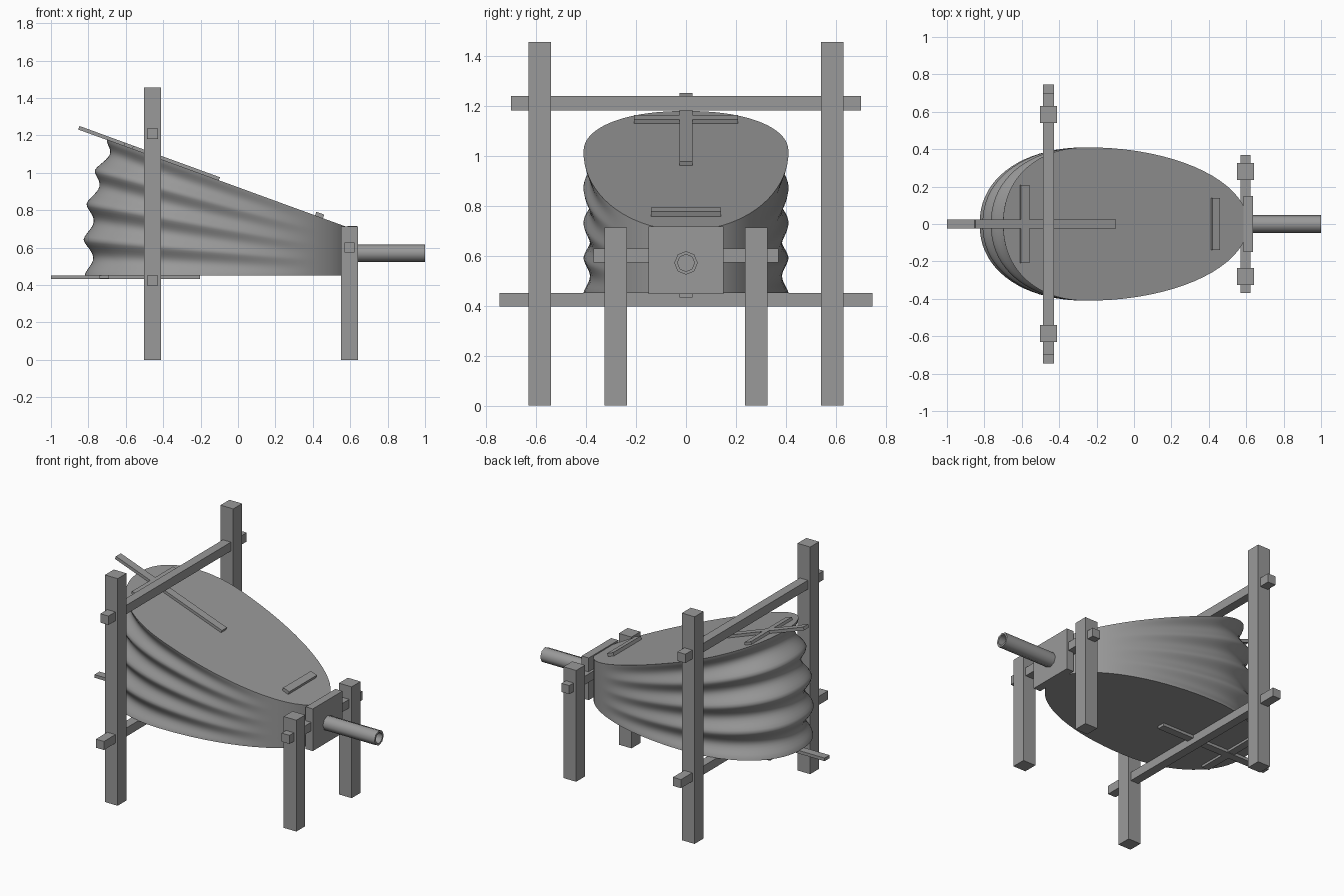
import bpy, bmesh, math

if "Cube" in bpy.data.objects:
    bpy.data.objects.remove(bpy.data.objects["Cube"])

SLOPE = 0.365
TILT = math.atan(SLOPE)

# dark grey for every part
grey = bpy.data.materials.new("dark_grey")
grey.diffuse_color = (0.32, 0.32, 0.32, 1)
grey.use_nodes = True
grey.node_tree.nodes["Principled BSDF"].inputs["Base Color"].default_value = grey.diffuse_color


def top_z(x):
    return 0.715 + SLOPE * (0.57 - x)


def box(name, centre, size, tilt=0.0):
    bpy.ops.mesh.primitive_cube_add(size=1, location=centre, rotation=(0, tilt, 0))
    ob = bpy.context.object
    ob.name = name
    ob.scale = size
    ob.data.materials.append(grey)
    return ob


def board_box(name, x, length, width, thick=0.02):
    # batten lying on the sloping top board
    lift = thick * 0.35
    return box(name, (x + lift * math.sin(TILT), 0, top_z(x) + lift * math.cos(TILT)),
               (length, width, thick), TILT)


def mesh_object(name, bm):
    bmesh.ops.recalc_face_normals(bm, faces=bm.faces)
    me = bpy.data.meshes.new(name)
    bm.to_mesh(me)
    bm.free()
    me.materials.append(grey)
    ob = bpy.data.objects.new(name, me)
    bpy.context.collection.objects.link(ob)
    bpy.ops.object.select_all(action='DESELECT')
    ob.select_set(True)
    bpy.context.view_layer.objects.active = ob
    return ob


# leaf-shaped bellows bag with four pleats, closed by flat boards
def bellows(cols=72, rows=48, pleats=4):
    bm = bmesh.new()
    mid, front, half = -0.25, 0.86, 0.41
    start = math.acos((0.595 - mid) / front)
    rings = []
    for j in range(rows + 1):
        t = j / rows
        back = mid - (-0.82 + 0.12 * t - 0.05 * math.sin(math.pi * t))
        ring = []
        for i in range(cols + 1):
            a = start + (2 * math.pi - 2 * start) * i / cols
            c, s = math.cos(a), math.sin(a)
            if c > 0:
                ax, x, y = front, mid + front * c, half * s
            else:
                ax = back
                x = mid - back * abs(c) ** 0.92
                y = half * math.copysign(abs(s) ** 0.92, s)
            # pleats fade out towards the nozzle
            fade = min(1, max(0, (0.38 - x) / 1.15))
            depth = 0.05 * fade * abs(math.sin(pleats * math.pi * t)) ** 1.6
            nx, ny = c / ax, s / half
            n = math.hypot(nx, ny)
            z = 0.450 + t * (top_z(x) - 0.450)
            ring.append(bm.verts.new((x - depth * nx / n, y - depth * ny / n, z)))
        rings.append(ring)
    for lo, hi in zip(rings, rings[1:]):
        for i in range(cols):
            bm.faces.new((lo[i], lo[i + 1], hi[i + 1], hi[i]))
    bm.faces.new(rings[0])
    bm.faces.new(rings[-1])
    bm.faces.new([r[0] for r in rings] + [r[-1] for r in reversed(rings)])
    mesh_object("bellows_bag", bm)
    bpy.ops.object.shade_smooth_by_angle(angle=math.radians(60))


bellows()

# eight-sided hollow nozzle
bm = bmesh.new()
profile = [(0.61, 0.047), (1.0, 0.047), (1.0, 0.034), (0.61, 0.034)]
sides = 8
loops = [[bm.verts.new((x, r * math.cos(2 * math.pi * k / sides),
                        0.571 + r * math.sin(2 * math.pi * k / sides)))
          for k in range(sides)] for x, r in profile]
for a in range(4):
    p, q = loops[a], loops[(a + 1) % 4]
    for k in range(sides):
        m = (k + 1) % sides
        bm.faces.new((p[k], p[m], q[m], q[k]))
mesh_object("nozzle_pipe", bm)
bpy.ops.object.shade_smooth_by_angle(angle=math.radians(50))

# nozzle block
box("nozzle_block", (0.610, 0, 0.582), (0.05, 0.30, 0.27))

# posts on both sides
for side, tag in ((-1, "near"), (1, "far")):
    box("tall_post_" + tag, (-0.457, side * 0.585, 0.7275), (0.09, 0.09, 1.455))
    box("short_post_" + tag, (0.596, side * 0.28, 0.3565), (0.09, 0.09, 0.713))

# cross bars through the posts
box("upper_cross_bar", (-0.457, 0, 1.209), (0.057, 1.40, 0.057))
box("lower_cross_bar", (-0.457, 0, 0.424), (0.057, 1.49, 0.055))
box("nozzle_cross_bar", (0.596, 0, 0.601), (0.055, 0.74, 0.055))

# handles and battens
board_box("upper_handle", -0.478, 0.80, 0.05)
board_box("upper_handle_batten", -0.587, 0.05, 0.415)
board_box("front_batten", 0.433, 0.045, 0.28, 0.024)
box("lower_handle", (-0.602, 0, 0.442), (0.796, 0.05, 0.02))
box("lower_handle_batten", (-0.715, 0, 0.444), (0.05, 0.415, 0.018))
